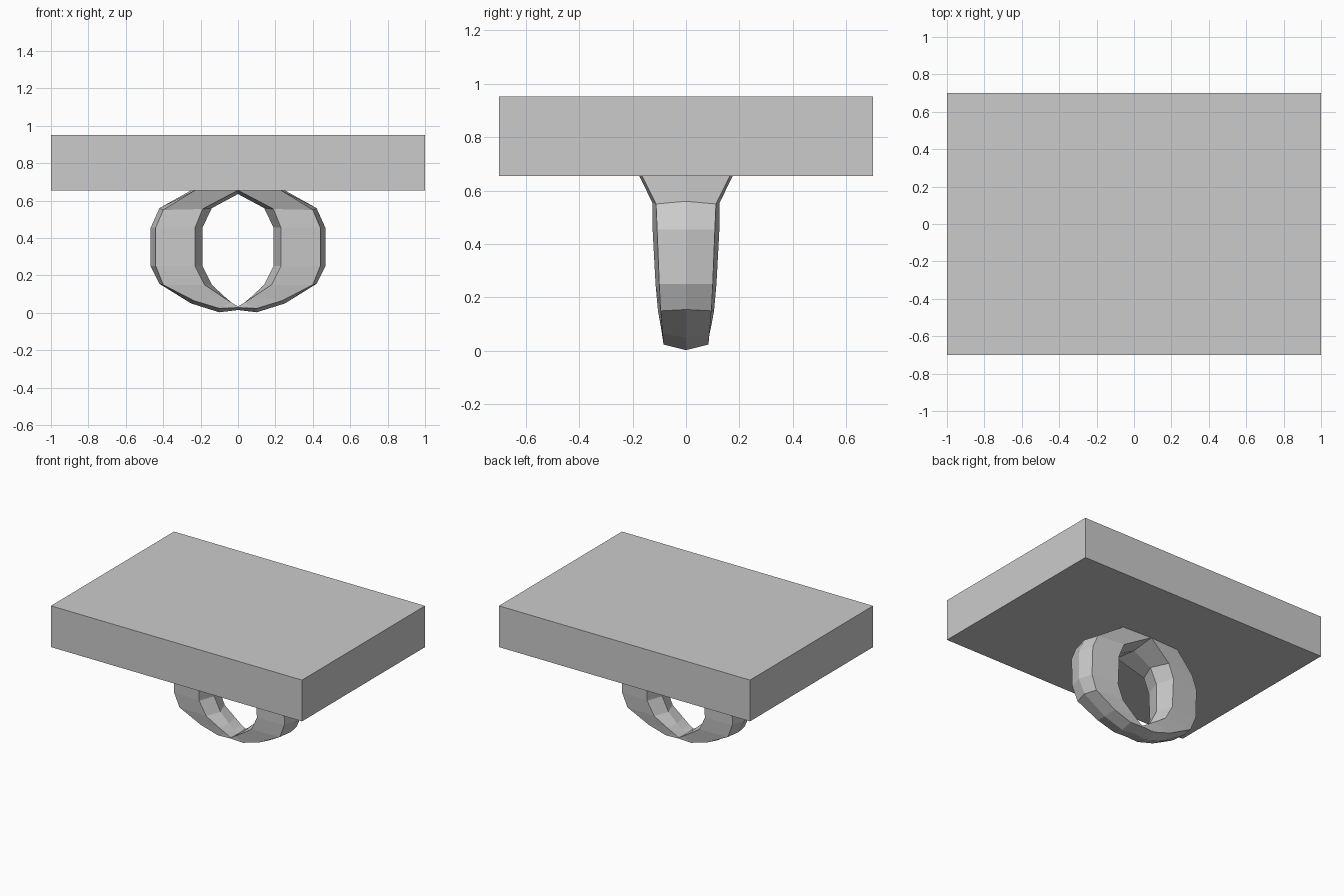
import bpy, bmesh

if "Cube" in bpy.data.objects:
    bpy.data.objects.remove(bpy.data.objects["Cube"])

# Flat slab
bpy.ops.mesh.primitive_cube_add(size=1, location=(0, 0, 0.803))
slab = bpy.context.object
slab.name = "slab"
slab.scale = (2, 1.4, 0.297)

# Ring stations, top to bottom: (x, z) of inner ridge, inner edge,
# outer edge, outer ridge, then half depth at inner and outer edges
stations = [
    ((0, .635), (0, .655), (.23, .655), (.25, .655), .175, .165),
    ((.14, .56), (.19, .555), (.40, .55), (.42, .56), .126, .112),
    ((.19, .455), (.23, .455), (.44, .455), (.467, .455), .125, .108),
    ((.19, .25), (.23, .25), (.44, .25), (.467, .25), .114, .10),
    ((.14, .15), (.18, .15), (.40, .15), (.42, .155), .105, .095),
    ((.07, .085), (.09, .09), (.235, .065), (.25, .05), .094, .088),
    ((.03, .05), (.035, .055), (.10, .024), (.10, .003), .086, .084),
    ((0, .03), (0, .034), (0, .028), (0, .015), .084, .084),
]


def build_ring():
    bm = bmesh.new()
    loops = []
    for ri, ei, eo, ro, wi, wo in stations:
        pts = [(ri, 0), (ei, -wi), (eo, -wo), (ro, 0), (eo, wo), (ei, wi)]
        loops.append([bm.verts.new((p[0], y, p[1])) for p, y in pts])
    for a, b in zip(loops, loops[1:]):
        for i in range(6):
            j = (i + 1) % 6
            bm.faces.new((a[i], a[j], b[j], b[i]))
    bm.faces.new(loops[0])
    bmesh.ops.recalc_face_normals(bm, faces=bm.faces)
    mesh = bpy.data.meshes.new("ring_band")
    bm.to_mesh(mesh)
    bm.free()
    ob = bpy.data.objects.new("ring_band", mesh)
    bpy.context.collection.objects.link(ob)
    # Second arm of the ring
    mirror = ob.modifiers.new("mirror", 'MIRROR')
    mirror.use_axis[0] = True
    mirror.merge_threshold = 0.0005


build_ring()
